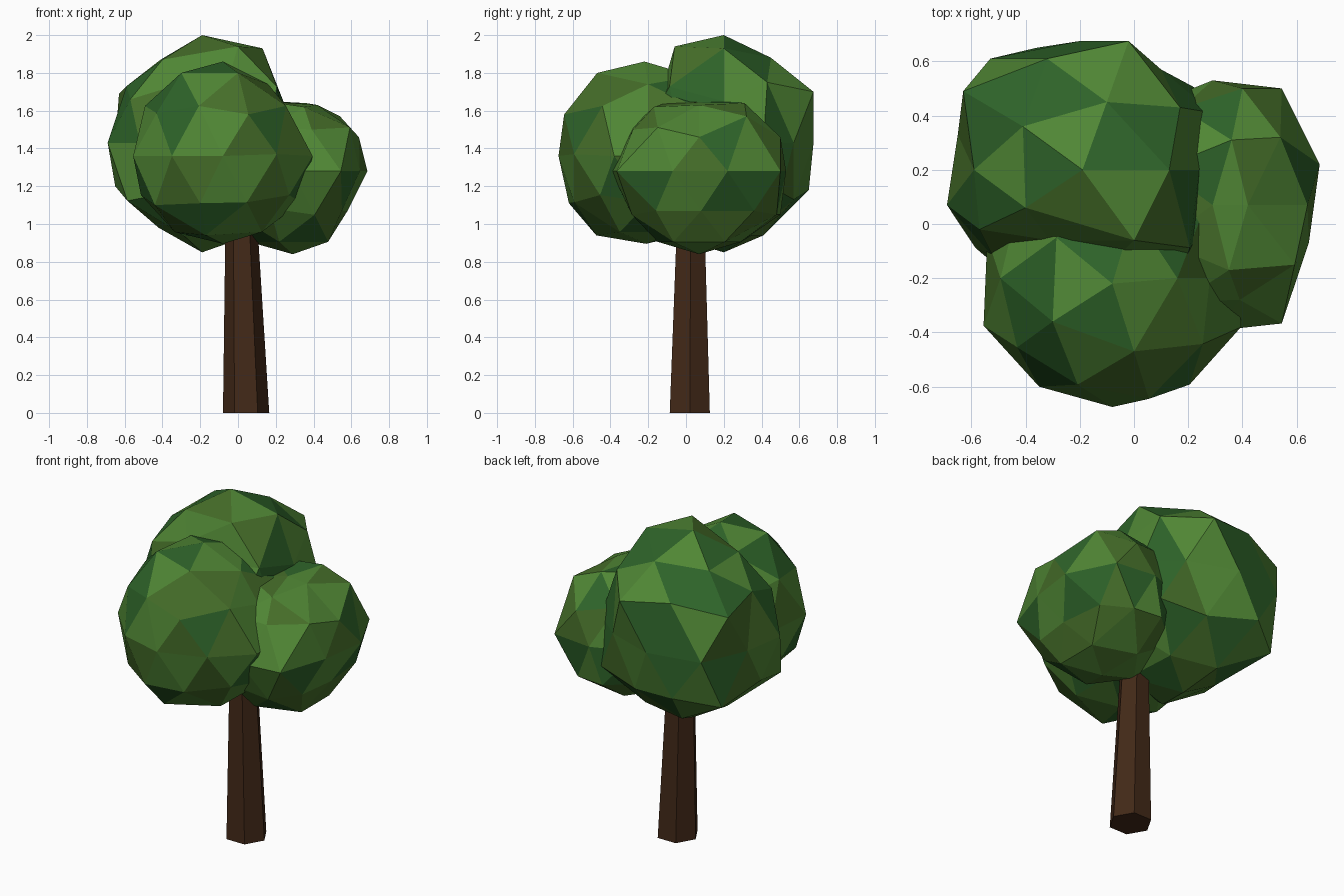
import bpy, bmesh, math, random
from mathutils import Vector

random.seed(4)


def material(name, rgb):
    m = bpy.data.materials.new(name)
    m.diffuse_color = (*rgb, 1)
    return m


leaves = [material("leaf_green", (0.08, 0.24, 0.035)),
          material("leaf_cool", (0.027, 0.125, 0.022)),
          material("leaf_olive", (0.06, 0.155, 0.022))]
bark = material("bark", (0.055, 0.022, 0.009))


def add_object(name, bm, mats):
    bmesh.ops.recalc_face_normals(bm, faces=bm.faces[:])
    me = bpy.data.meshes.new(name)
    bm.to_mesh(me)
    bm.free()
    for m in mats:
        me.materials.append(m)
    ob = bpy.data.objects.new(name, me)
    bpy.context.collection.objects.link(ob)
    return ob


def foliage(name, centre, r, pulls):
    """Faceted ball; each pull moves the vertex in that direction to the point."""
    bm = bmesh.new()
    bmesh.ops.create_icosphere(bm, subdivisions=2, radius=r)
    c = Vector(centre)
    free = [(v, v.co.normalized()) for v in bm.verts]
    for p in pulls:
        d = Vector(p) - c
        best = max(free, key=lambda f: f[1].dot(d))
        free.remove(best)
        best[0].co = d
    for v in bm.verts:
        v.co += c
    for f in bm.faces:
        f.material_index = random.choice((0, 0, 1, 2))
    return add_object(name, bm, leaves)


# Trunk: tapered six-sided post, leaning slightly
bm = bmesh.new()
rings = []
for cx, cy, z, r in ((0.043, 0.02, 0, 0.1225), (0.013, 0.026, 1.2, 0.077)):
    rings.append([bm.verts.new((cx + r * math.cos(i * math.pi / 3),
                                cy + r * math.sin(i * math.pi / 3), z)) for i in range(6)])
for i in range(6):
    j = (i + 1) % 6
    bm.faces.new((rings[0][i], rings[0][j], rings[1][j], rings[1][i]))
bm.faces.new(rings[0][::-1])
bm.faces.new(rings[1])
add_object("trunk", bm, [bark])

# Foliage: tall back clump, round front clump, small right clump
foliage("foliage_back", (-0.19, 0.2, 1.425), 0.575, [
    (0.13, 0.2, 1.93), (-0.1, 0.45, 1.88), (-0.41, 0.36, 1.87), (-0.40, 0.06, 1.87),
    (0.0, -0.06, 1.94), (-0.63, 0.49, 1.69), (-0.02, 0.675, 1.70), (0.24, 0.2, 1.65),
    (-0.07, -0.13, 1.70), (-0.57, -0.02, 1.66), (0.17, 0.43, 1.75), (-0.32, 0.61, 1.74),
    (-0.59, 0.2, 1.73), (-0.31, -0.06, 1.74),
    (-0.65, 0.33, 1.43), (-0.69, 0.07, 1.43), (-0.2, 0.675, 1.43), (-0.53, 0.61, 1.43),
    (0.1, 0.57, 1.43), (0.29, 0.41, 1.43), (-0.52, -0.12, 1.43), (-0.36, 0.65, 1.18),
    (-0.65, 0.2, 1.2), (0.26, -0.02, 1.43),
    (-0.42, 0.2, 0.98), (-0.26, 0.41, 0.94), (0.03, 0.35, 0.94), (-0.05, 0.57, 1.13)])
foliage("foliage_front", (-0.08, -0.2, 1.37), 0.485, [
    (-0.08, -0.22, 1.86), (0.0, -0.47, 1.80), (0.055, -0.645, 1.58), (0.28, -0.2, 1.57),
    (-0.2, -0.62, 1.11), (-0.08, -0.675, 1.36), (-0.08, -0.21, 0.895),
    (-0.555, -0.375, 1.36), (0.395, -0.38, 1.36), (-0.35, -0.6, 1.36),
    (-0.30, -0.36, 1.80), (0.16, -0.2, 1.74), (-0.17, -0.475, 0.94), (-0.44, -0.44, 1.10)])
foliage("foliage_right", (0.29, 0.07, 1.28), 0.44, [
    (0.29, 0.07, 1.64), (0.42, 0.07, 1.63), (0.36, 0.31, 1.64), (0.35, -0.17, 1.62),
    (0.54, 0.32, 1.57), (0.64, 0.07, 1.46), (0.40, 0.50, 1.46), (0.39, -0.28, 1.50),
    (0.685, 0.22, 1.28), (0.645, -0.07, 1.28), (0.545, 0.50, 1.28), (0.545, -0.367, 1.28),
    (0.29, -0.395, 1.28), (0.29, 0.53, 1.28), (0.22, 0.5, 1.05), (0.55, 0.36, 1.07),
    (0.55, -0.16, 1.07), (0.58, 0.08, 1.07), (0.40, 0.48, 1.05)])
